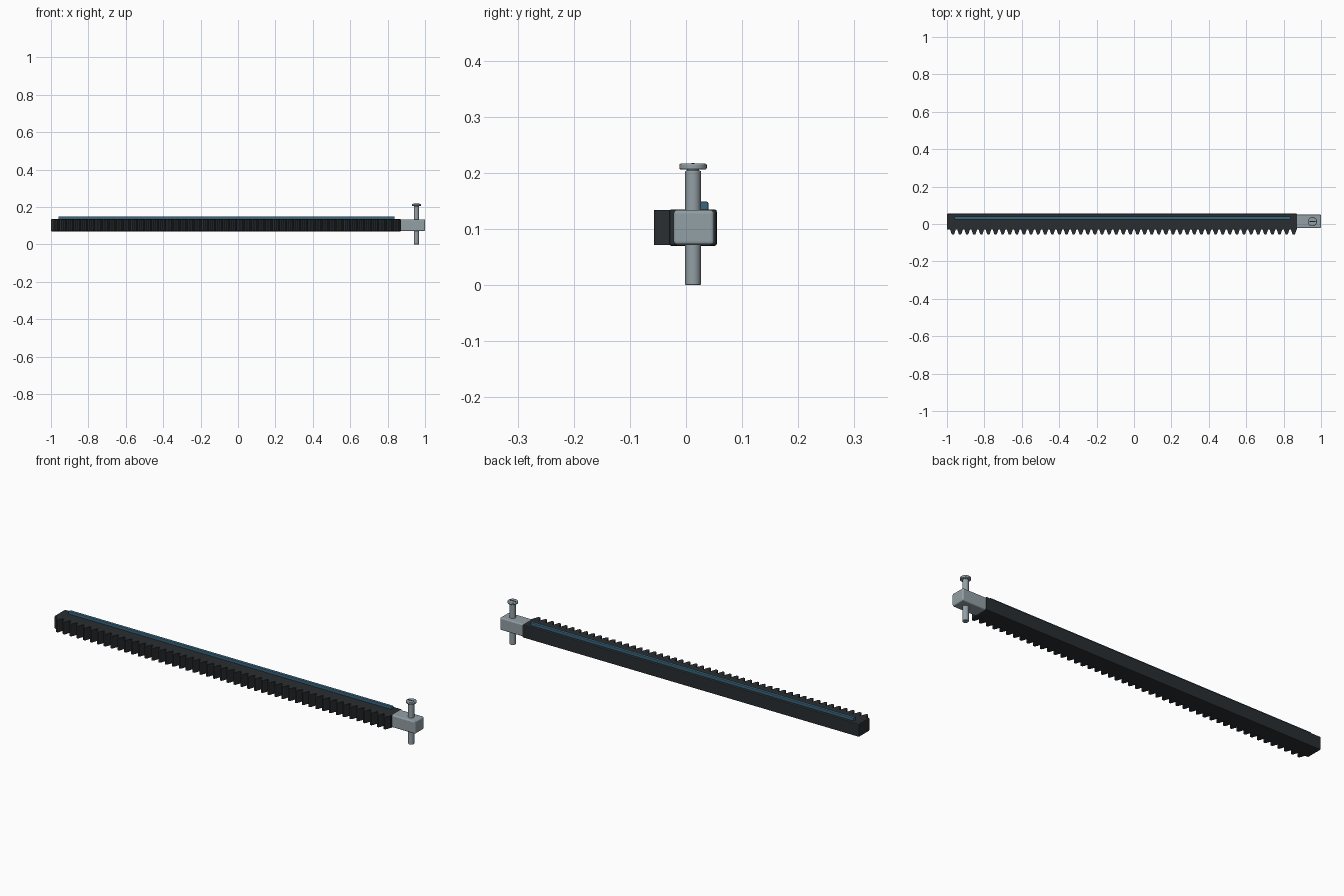
import bpy, bmesh, math

if "Cube" in bpy.data.objects:
    bpy.data.objects.remove(bpy.data.objects["Cube"])

def mat(name, c):
    m = bpy.data.materials.new(name)
    m.diffuse_color = (*c, 1)
    m.use_nodes = True
    m.node_tree.nodes["Principled BSDF"].inputs["Base Color"].default_value = m.diffuse_color
    return m

DARK = mat("dark_steel", (0.022, 0.027, 0.03))
STEEL = mat("bright_steel", (0.29, 0.35, 0.38))
BLUE = mat("blue_strip", (0.04, 0.13, 0.21))
BLACK = mat("slot_black", (0.01, 0.01, 0.012))

def finish(o, name, m, bevel=0, seg=2):
    o.name = name
    o.data.materials.append(m)
    if bevel:
        b = o.modifiers.new("bevel", 'BEVEL')
        b.width, b.segments, b.limit_method = bevel, seg, 'ANGLE'
    return o

def box(name, lo, hi, m, bevel=0, seg=2):
    bpy.ops.mesh.primitive_cube_add(size=1, location=[(a + b) / 2 for a, b in zip(lo, hi)])
    o = bpy.context.object
    o.scale = [b - a for a, b in zip(lo, hi)]
    bpy.ops.object.transform_apply(location=False, rotation=False, scale=True)
    return finish(o, name, m, bevel, seg)

def cyl(name, x, y, r, z0, z1, m, bevel):
    bpy.ops.mesh.primitive_cylinder_add(vertices=32, radius=r, depth=z1 - z0,
                                        location=(x, y, (z0 + z1) / 2))
    o = finish(bpy.context.object, name, m, bevel)
    o.modifiers["bevel"].angle_limit = math.radians(40)
    bpy.ops.object.shade_smooth_by_angle(angle=math.radians(30))
    return o

# Rack bar
box("rack_bar", (-1, -0.030, 0.070), (0.872, 0.055, 0.135), DARK, 0.004)

# Teeth: trapezoid profile extruded upwards, repeated along the bar
COUNT, FIRST, LAST = 49, -0.968, 0.854
profile = [(-0.0155, -0.028), (-0.007, -0.053), (-0.004, -0.057),
           (0.004, -0.057), (0.007, -0.053), (0.0155, -0.028)]
bm = bmesh.new()
for i in range(COUNT):
    cx = FIRST + (LAST - FIRST) * i / (COUNT - 1)
    f = bm.faces.new([bm.verts.new((cx + x, y, 0.072)) for x, y in profile])
    ext = bmesh.ops.extrude_face_region(bm, geom=[f])
    bmesh.ops.translate(bm, vec=(0, 0, 0.062),
                        verts=[v for v in ext["geom"] if isinstance(v, bmesh.types.BMVert)])
bmesh.ops.recalc_face_normals(bm, faces=bm.faces)
me = bpy.data.meshes.new("rack_teeth")
bm.to_mesh(me)
bm.free()
teeth = bpy.data.objects.new("rack_teeth", me)
bpy.context.collection.objects.link(teeth)
finish(teeth, "rack_teeth", DARK)

# Raised guide strip on top of the bar
box("guide_strip", (-0.96, 0.024, 0.130), (0.838, 0.040, 0.149), BLUE, 0.003)

# End block with its vertical pin
PX, PY = 0.954, 0.0125
box("end_block", (0.865, -0.022, 0.072), (1.0, 0.050, 0.134), STEEL, 0.006, 3)
cyl("pin_shaft", PX, PY, 0.014, 0, 0.204, STEEL, 0.0015)
cyl("pin_neck", PX, PY, 0.011, 0.2, 0.21, STEEL, 0.001)
cyl("pin_head", PX, PY, 0.0245, 0.206, 0.2165, STEEL, 0.0025)
box("head_slot", (PX - 0.016, PY - 0.0025, 0.214), (PX + 0.016, PY + 0.0025, 0.2175), BLACK)
